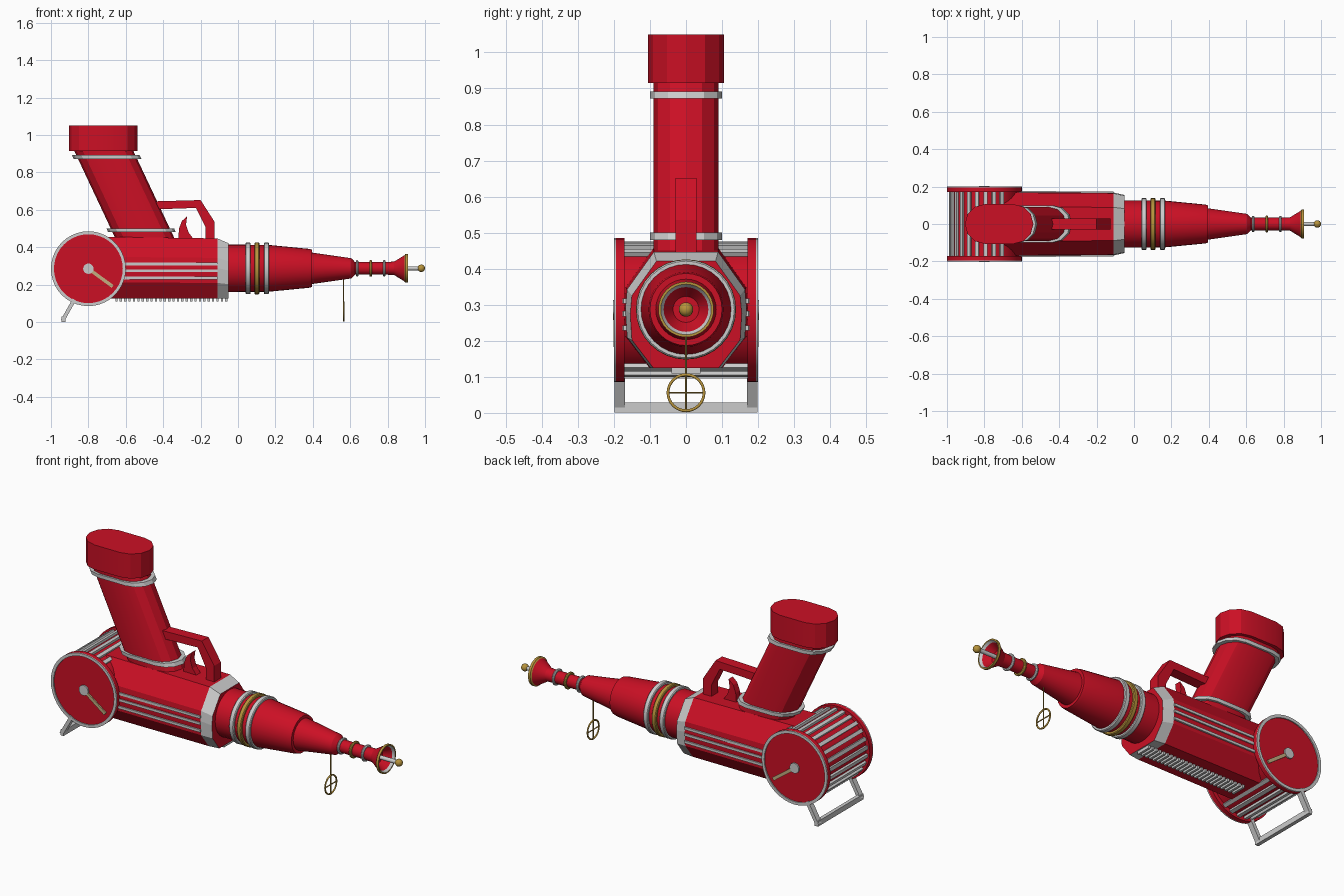
import bpy, bmesh, math
from mathutils import Vector

cube = bpy.data.objects.get("Cube")
if cube:
    bpy.data.objects.remove(cube, do_unlink=True)


def material(name, colour):
    m = bpy.data.materials.new(name)
    m.use_nodes = True
    m.diffuse_color = (*colour, 1)
    m.node_tree.nodes["Principled BSDF"].inputs["Base Color"].default_value = (*colour, 1)
    return m


RED = material("red enamel", (0.6, 0.005, 0.018))
SILVER = material("silver trim", (0.6, 0.6, 0.6))
GOLD = material("gold trim", (0.47, 0.29, 0.045))
PALE = material("pale gold", (0.55, 0.42, 0.22))
AXIS = 0.287            # height of the barrel axis
DRUM = Vector((-0.8, 0, 0.285))


def finish(name, bm, mats, smooth=None):
    bmesh.ops.recalc_face_normals(bm, faces=bm.faces)
    me = bpy.data.meshes.new(name)
    bm.to_mesh(me)
    bm.free()
    ob = bpy.data.objects.new(name, me)
    bpy.context.collection.objects.link(ob)
    for m in mats:
        me.materials.append(m)
    if smooth:
        bpy.ops.object.select_all(action="DESELECT")
        ob.select_set(True)
        bpy.context.view_layer.objects.active = ob
        bpy.ops.object.shade_smooth_by_angle(angle=math.radians(smooth))
    return ob


def loft(name, sections, mats, smooth=None, closed=False, slots=None):
    """Skin a run of equal-sized loops, capped at the ends unless closed."""
    bm = bmesh.new()
    rings = [[bm.verts.new(p) for p in s] for s in sections]
    n = len(rings[0])
    for k in range(len(rings) if closed else len(rings) - 1):
        a, b = rings[k], rings[(k + 1) % len(rings)]
        for i in range(n):
            j = (i + 1) % n
            f = bm.faces.new((a[i], a[j], b[j], b[i]))
            if slots:
                f.material_index = slots[k]
    if not closed:
        bm.faces.new(rings[0])
        end = bm.faces.new(rings[-1])
        if slots:
            end.material_index = slots[-1]
    return finish(name, bm, mats, smooth)


def circle(r, n, place):
    return [place(r * math.cos(2 * math.pi * i / n), r * math.sin(2 * math.pi * i / n)) for i in range(n)]


def barrel_part(name, profile, mats, slots=None, closed=False, n=32):
    """Revolve (x, radius) pairs about the barrel axis."""
    return loft(name, [circle(r, n, lambda a, b: (x, a, AXIS + b)) for x, r in profile],
                mats, 25, closed, slots)


def bar(name, p, q, mat, w, h, side=(0, 1, 0)):
    """Rectangular bar from p to q, w wide along side and h deep."""
    p, q, side = Vector(p), Vector(q), Vector(side)
    up = (q - p).normalized().cross(side).normalized()
    corners = [side * w / 2 * a + up * h / 2 * b for a, b in ((-1, -1), (1, -1), (1, 1), (-1, 1))]
    return loft(name, [[p + c for c in corners], [q + c for c in corners]], [mat])


def rod(name, p, q, r, mat, n=10):
    p, q = Vector(p), Vector(q)
    rot = (q - p).to_track_quat("Z", "Y")
    return loft(name, [circle(r, n, lambda a, b: e + rot @ Vector((a, b, 0))) for e in (p, q)], [mat], 40)


def slab(name, outline, half, mat):
    """Side outline in x and z, thickened along y."""
    return loft(name, [[(x, y, z) for x, z in outline] for y in (-half, half)], [mat])


# Chamfered main body
half = [(0.09, 0.45), (0.165, 0.345), (0.17, 0.29), (0.165, 0.21), (0.1, 0.125)]
body = half + [(-y, z) for y, z in reversed(half)]


def body_loop(x, s):
    return [(x, y * s, 0.125 + (z - 0.125) * s) for y, z in body]


loft("main_body", [body_loop(-0.8, 1.02), body_loop(-0.11, 0.99)], [RED])
loft("body_collar", [body_loop(-0.11, 0.99), body_loop(-0.05, 0.91)], [SILVER, RED], slots=[0, 1])

# Side strips and the ribs underneath
for sgn, label in ((1, "left"), (-1, "right")):
    for z in (0.31, 0.275, 0.235):
        bar(f"{label}_side_strip", (-0.67, sgn * 0.168, z), (-0.11, sgn * 0.166, z), SILVER, 0.016, 0.014)
for i in range(26):
    x = -0.65 + i * 0.0235
    bar("bottom_rib", (x, -0.04, 0.12), (x, 0.04, 0.12), SILVER, 0.012, 0.022, (1, 0, 0))

# Drum at the rear: core, end flanges, slats, knobs and pointers


def drum_loop(r, y, n=40):
    return circle(r, n, lambda a, b: DRUM + Vector((a, y, b)))


loft("drum_core", [drum_loop(0.178, -0.172), drum_loop(0.178, 0.172)], [RED], 25)
for s, label in ((1, "left"), (-1, "right")):
    steps = [(0.2, 0.17), (0.2, 0.194), (0.2, 0.2), (0.184, 0.2), (0.184, 0.194)]
    loft(f"{label}_drum_flange", [drum_loop(r, s * y) for r, y in steps], [RED, SILVER], 25,
         slots=[0, 1, 1, 1, 0])
    hub = DRUM + Vector((0, s * 0.19, 0))
    rod(f"{label}_drum_knob", hub, hub + Vector((0, s * 0.012, 0)), 0.028, SILVER, 16)
    bar(f"{label}_pointer", hub + Vector((0, s * 0.006, 0)), hub + Vector((0.13, s * 0.006, -0.095)),
        PALE, 0.01, 0.018)
for i in range(18):
    t = math.radians(60 + 240 * i / 17)
    out = Vector((math.cos(t), 0, math.sin(t)))
    c = DRUM + out * 0.18
    bar("drum_slat", c - Vector((0, 0.17, 0)), c + Vector((0, 0.17, 0)), SILVER, 0.02, 0.02,
        (-out.z, 0, out.x))

# Folding stand
for s, label in ((1, "left"), (-1, "right")):
    bar(f"{label}_stand_leg", (-0.875, s * 0.184, 0.12), (-0.938, s * 0.184, 0.008), SILVER, 0.03, 0.02)
bar("stand_foot", (-0.933, -0.199, 0.015), (-0.933, 0.199, 0.015), SILVER, 0.02, 0.029, (1, 0, 0))

# Slanted grip with bands and end cap


def stadium(cx, z, hx, hy, n=6):
    """Oblong loop: two faceted round ends with straight sides."""
    loop = []
    for end in (0, 1):
        for i in range(n + 1):
            t = math.pi * (i / n - 0.5 + end)
            loop.append((cx + (hx - hy) * (1 - 2 * end) + hy * math.cos(t), hy * math.sin(t), z))
    return loop


def grip_x(z):
    return -0.513 - 0.47 * (z - 0.48)


loft("grip", [stadium(grip_x(z), z, 0.158, 0.09) for z in (0.42, 0.93)], [RED], 20)
for z in (0.49, 0.882):
    loft("grip_band", [stadium(grip_x(z + d), z + d, 0.181, 0.1) for d in (-0.01, 0.01)], [SILVER], 20)
loft("grip_cap", [stadium(-0.721, z, 0.183, 0.106) for z in (0.915, 1.05)], [RED], 20)

# Trigger and its guard
slab("trigger_guard", [(-0.45, 0.645), (-0.2, 0.652), (-0.125, 0.535), (-0.125, 0.44), (-0.175, 0.44),
                       (-0.175, 0.51), (-0.225, 0.61), (-0.45, 0.602)], 0.029, RED)
slab("trigger", [(-0.32, 0.44), (-0.315, 0.5), (-0.3, 0.54), (-0.272, 0.565), (-0.278, 0.52),
                 (-0.265, 0.48), (-0.235, 0.44)], 0.018, RED)

# Stepped barrel
barrel_part("barrel", [(-0.06, 0.127), (0.165, 0.125), (0.38, 0.104), (0.395, 0.1), (0.395, 0.084),
                       (0.605, 0.054), (0.612, 0.048), (0.625, 0.034), (0.8, 0.034)], [RED])
for x, w, r, m in ((0.04, 0.028, 0.138, SILVER), (0.088, 0.026, 0.139, GOLD), (0.138, 0.028, 0.138, SILVER),
                   (0.63, 0.013, 0.044, SILVER), (0.703, 0.014, 0.045, GOLD), (0.776, 0.013, 0.044, SILVER)):
    barrel_part("barrel_ring", [(x, r - 0.02), (x, r - 0.004), (x + 0.004, r), (x + w - 0.004, r),
                                (x + w, r - 0.004), (x + w, r - 0.02)], [m])

# Flared muzzle with a trimmed rim, and the emitter rod
barrel_part("muzzle", [(0.795, 0.034), (0.835, 0.036), (0.89, 0.07), (0.895, 0.077), (0.908, 0.077),
                       (0.908, 0.07), (0.895, 0.062), (0.855, 0.036)], [RED, GOLD, SILVER],
            slots=[0, 0, 1, 1, 1, 2, 0, 0])
rod("emitter_rod", (0.85, 0, AXIS), (0.97, 0, AXIS), 0.011, SILVER)
bm = bmesh.new()
bmesh.ops.create_uvsphere(bm, u_segments=16, v_segments=10, radius=0.02)
bmesh.ops.translate(bm, verts=bm.verts, vec=(0.98, 0, AXIS))
finish("emitter_ball", bm, [GOLD], 60)

# Hanging ring sight
SX, SZ, SR = 0.565, 0.056, 0.05
rod("sight_stem", (SX, 0, SZ - SR), (SX, 0, 0.24), 0.003, GOLD, 6)
rod("sight_crossbar", (SX, -SR, SZ), (SX, SR, SZ), 0.003, GOLD, 6)
rings = []
for i in range(32):
    t = 2 * math.pi * i / 32
    rings.append(circle(0.0045, 6, lambda a, b: (SX + a, (SR + b) * math.cos(t), SZ + (SR + b) * math.sin(t))))
loft("sight_ring", rings, [GOLD], 70, closed=True)
